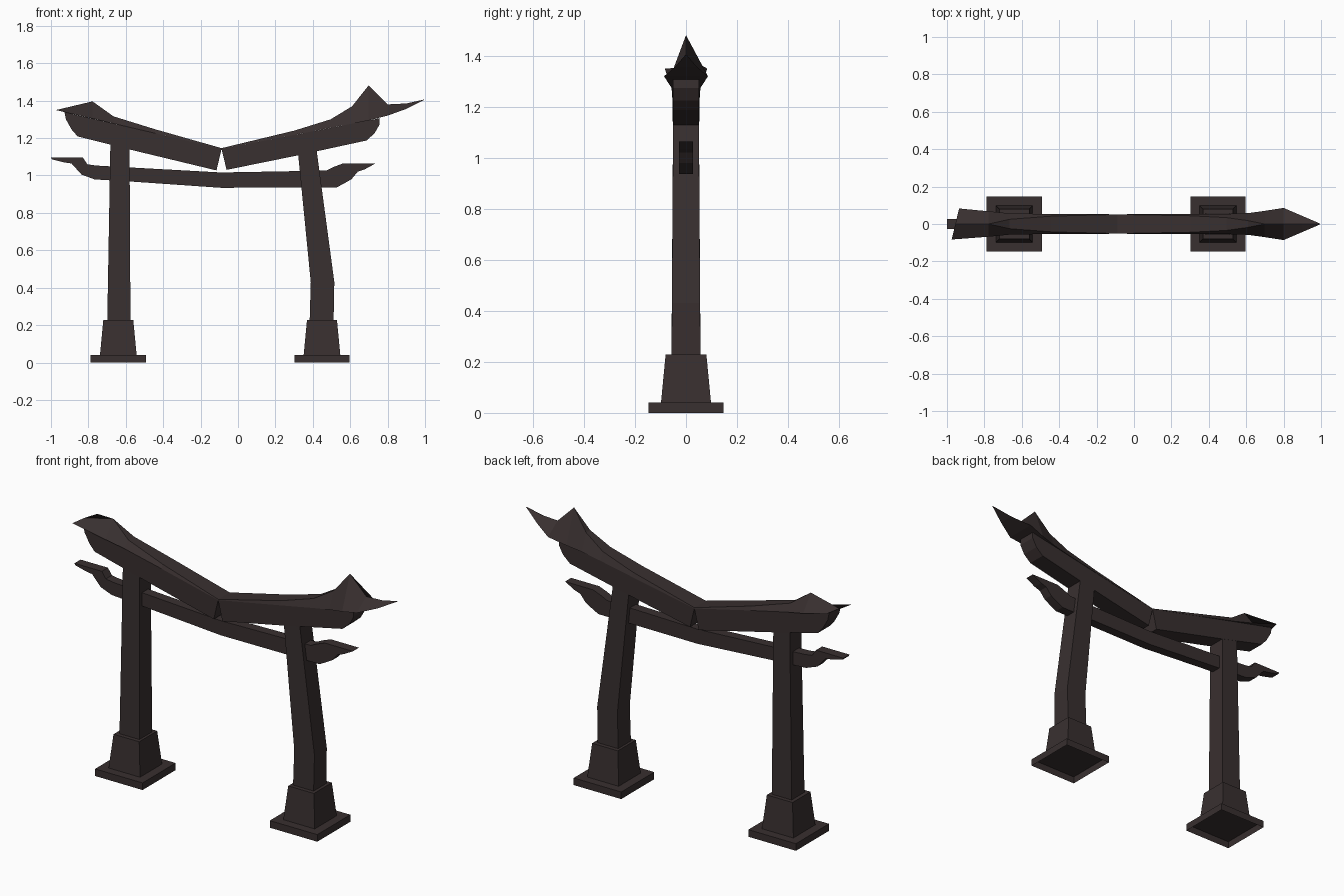
import bpy, bmesh

mat = bpy.data.materials.new("dark brown wood")
mat.diffuse_color = (0.040, 0.029, 0.029, 1)


def finish(bm, name):
    bmesh.ops.remove_doubles(bm, verts=bm.verts, dist=0.0005)
    bmesh.ops.recalc_face_normals(bm, faces=bm.faces)
    me = bpy.data.meshes.new(name)
    bm.to_mesh(me)
    bm.free()
    me.materials.append(mat)
    ob = bpy.data.objects.new(name, me)
    bpy.context.collection.objects.link(ob)
    return ob


def loft(name, rings, cap_start=True, cap_end=True):
    """Skin a row of equal-sized point rings."""
    bm = bmesh.new()
    rows = [[bm.verts.new(p) for p in r] for r in rings]
    n = len(rows[0])
    for a, b in zip(rows, rows[1:]):
        for i in range(n):
            j = (i + 1) % n
            bm.faces.new((a[i], a[j], b[j], b[i]))
    if cap_start:
        bm.faces.new(rows[0])
    if cap_end:
        bm.faces.new(rows[-1])
    return finish(bm, name)


def square(cx, hx, hy, z):
    return [(cx - hx, -hy, z), (cx + hx, -hy, z), (cx + hx, hy, z), (cx - hx, hy, z)]


def beam(name, top, bottom, hy):
    """Beam from matching top and bottom lines, extruded to +-hy."""
    loft(name, [[(t[0], -hy, t[1]), (t[0], hy, t[1]), (b[0], hy, b[1]), (b[0], -hy, b[1])]
                for t, b in zip(top, bottom)])


# stone feet: open-bottomed plate and tapered block
for side, cx in (("left", -0.64), ("right", 0.449)):
    loft(side + "_foot_plate", [square(cx, 0.148, 0.147, 0), square(cx, 0.148, 0.147, 0.04)],
         cap_start=False)
    loft(side + "_foot_block", [square(cx, 0.098, 0.098, 0.04), square(cx, 0.08, 0.08, 0.228)])

# pillars, the right one is bent
loft("left_pillar", [square(-0.637, 0.062, 0.057, 0.22), square(-0.631, 0.051, 0.0505, 1.19)])
loft("right_pillar", [square(0.447, 0.064, 0.057, 0.22), square(0.452, 0.063, 0.055, 0.43),
                      square(0.367, 0.05, 0.0505, 1.16)])

# lower tie beam with upturned ends
beam("tie_beam",
     [(-1.0, 1.096), (-0.93, 1.096), (-0.83, 1.096), (-0.805, 1.06), (-0.76, 1.053),
      (-0.58, 1.043), (-0.09, 1.016), (0.355, 1.024), (0.473, 1.027), (0.51, 1.045),
      (0.56, 1.064), (0.65, 1.064), (0.735, 1.064)],
     [(-0.995, 1.086), (-0.93, 1.07), (-0.89, 1.064), (-0.837, 1.005), (-0.767, 0.979),
      (-0.58, 0.968), (-0.09, 0.934), (0.355, 0.936), (0.527, 0.936), (0.567, 0.957),
      (0.607, 0.98), (0.64, 1.02), (0.676, 1.032)], 0.027)

# two halves of the broken upper beam, meeting at the top
beam("upper_beam_left",
     [(-0.088, 1.142), (-0.58, 1.258), (-0.858, 1.322), (-0.89, 1.33), (-0.92, 1.337), (-0.928, 1.341)],
     [(-0.115, 1.027), (-0.58, 1.139), (-0.858, 1.209), (-0.89, 1.246), (-0.92, 1.30), (-0.928, 1.34)], 0.0515)
beam("upper_beam_right",
     [(-0.088, 1.142), (0.318, 1.22), (0.687, 1.292), (0.73, 1.30), (0.757, 1.307)],
     [(-0.061, 1.03), (0.318, 1.107), (0.687, 1.187), (0.73, 1.225), (0.757, 1.273)], 0.0515)


# roof caps: x, ridge height, ridge half width, eave height, eave half width, eave skew
def roof(name, rows):
    loft(name, [[(x - s, -ew, ze), (x, -rw, zr), (x, rw, zr), (x + s, ew, ze)]
                for x, zr, rw, ze, ew, s in rows])


roof("roof_left", [(-0.088, 1.146, 0.051, 1.142, 0.052, 0),
                   (-0.44, 1.246, 0.042, 1.225, 0.053, 0),
                   (-0.666, 1.316, 0.025, 1.278, 0.057, 0),
                   (-0.778, 1.396, 0.0, 1.304, 0.068, 0),
                   (-0.955, 1.354, 0.0, 1.35, 0.083, 0.02)])
roof("roof_right", [(-0.088, 1.146, 0.051, 1.142, 0.052, 0),
                    (0.302, 1.24, 0.044, 1.217, 0.053, 0),
                    (0.495, 1.30, 0.034, 1.255, 0.054, 0),
                    (0.61, 1.37, 0.018, 1.277, 0.058, 0),
                    (0.698, 1.481, 0.0, 1.294, 0.07, 0),
                    (0.80, 1.38, 0.0, 1.32, 0.086, 0),
                    (0.90, 1.385, 0.0, 1.356, 0.043, 0),
                    (0.995, 1.406, 0.0, 1.404, 0.002, 0)])
